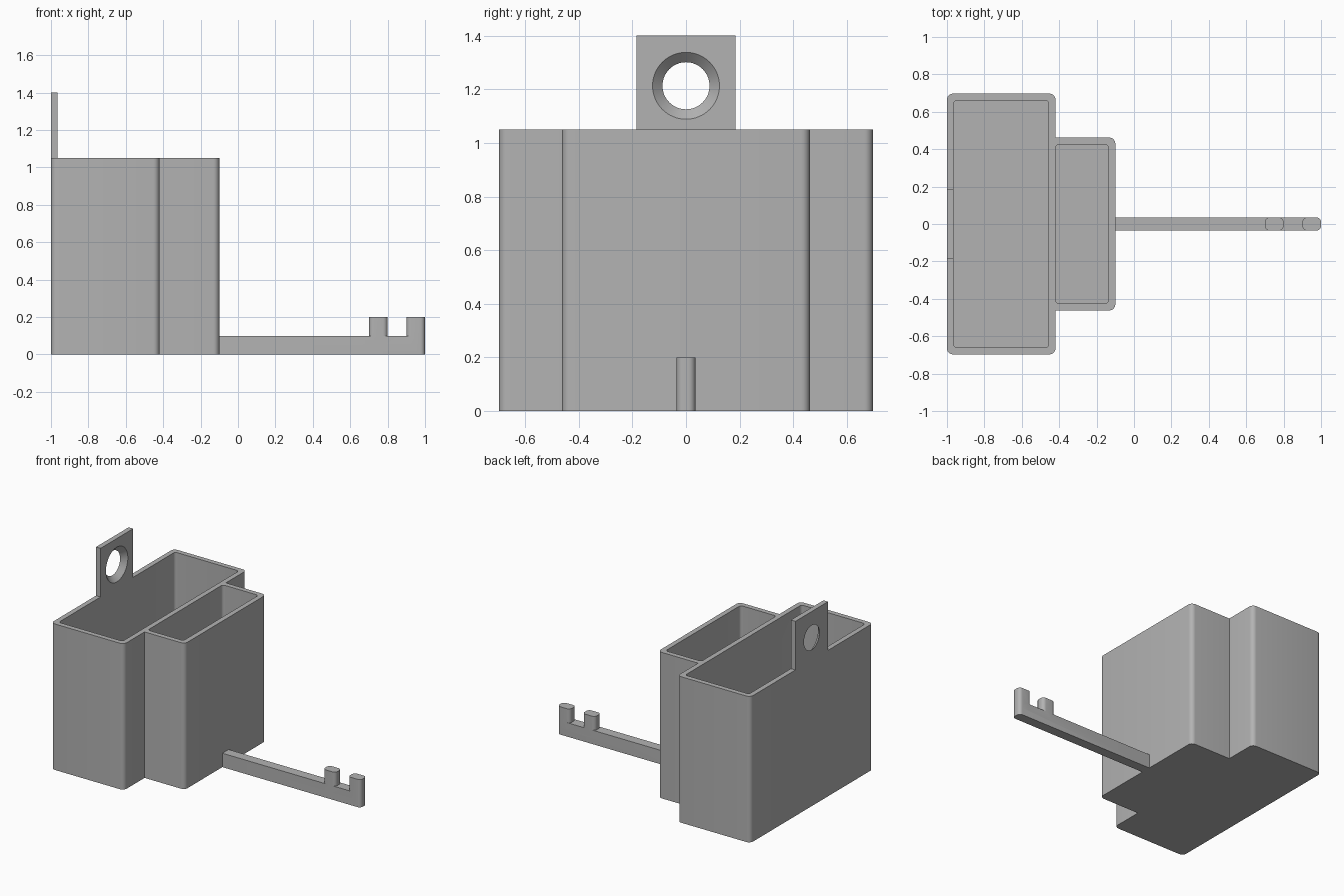
import bpy
import bmesh
from math import cos, sin, pi, radians

cube = bpy.data.objects.get("Cube")
if cube:
    bpy.data.objects.remove(cube, do_unlink=True)

GREY = (0.45, 0.45, 0.45, 1)
mat = bpy.data.materials.new("plain_grey")
mat.use_nodes = True
mat.diffuse_color = GREY
mat.node_tree.nodes["Principled BSDF"].inputs["Base Color"].default_value = GREY

HEIGHT, WALL, BACK = 1.05, 0.036, -1.0


def prism(name, x0, x1, half_y, z0, z1, radius=0.0, steps=6):
    """Upright block with rounded vertical edges, symmetric in y."""
    bm = bmesh.new()
    ring = []
    corners = [(x1, half_y), (x0, half_y), (x0, -half_y), (x1, -half_y)]
    for i, (x, y) in enumerate(corners):
        sx, sy = (1 if x == x1 else -1), (1 if y > 0 else -1)
        for s in range(steps + 1 if radius else 1):
            a = (i + s / steps) * pi / 2
            ring.append(bm.verts.new((x - sx * radius + radius * cos(a),
                                      y - sy * radius + radius * sin(a), z0)))
    base = bm.faces.new(ring)
    top = bmesh.ops.extrude_face_region(bm, geom=[base])["geom"]
    bmesh.ops.translate(bm, vec=(0, 0, z1 - z0),
                        verts=[v for v in top if isinstance(v, bmesh.types.BMVert)])
    bmesh.ops.recalc_face_normals(bm, faces=bm.faces)
    mesh = bpy.data.meshes.new(name)
    bm.to_mesh(mesh)
    bm.free()
    mesh.materials.append(mat)
    obj = bpy.data.objects.new(name, mesh)
    bpy.context.collection.objects.link(obj)
    return obj


def combine(target, tool, operation):
    """Apply a boolean and drop the tool object."""
    mod = target.modifiers.new("cut", "BOOLEAN")
    mod.operation, mod.object, mod.solver = operation, tool, "EXACT"
    bpy.context.view_layer.objects.active = target
    bpy.ops.object.modifier_apply(modifier=mod.name)
    bpy.data.objects.remove(tool, do_unlink=True)


# Two stepped compartments sharing a wall, open at the top
body = prism("container_body", BACK, -0.42, 0.697, 0, HEIGHT, 0.032)
combine(body, prism("small_bin", -0.456, -0.1, 0.462, 0, HEIGHT, 0.032), "UNION")
for x0, x1, half_y in ((BACK + WALL, -0.456, 0.661), (-0.42, -0.1 - WALL, 0.426)):
    combine(body, prism("pocket", x0, x1, half_y, WALL, HEIGHT + 0.1, 0.02), "DIFFERENCE")

# Hanging tab with a countersunk hole
tab = prism("hanging_tab", BACK, BACK + WALL, 0.185, HEIGHT, 1.4)
bpy.ops.mesh.primitive_cone_add(vertices=64, radius1=0.0775, radius2=0.135,
                                depth=WALL + 0.02, rotation=(0, pi / 2, 0),
                                location=(BACK + WALL / 2, 0, 1.213))
combine(tab, bpy.context.object, "DIFFERENCE")

# Support arm with two upright pegs
arm = prism("support_arm", -0.135, 1, 0.035, 0, 0.1, 0.025)
for x in (0.7, 0.9):
    combine(arm, prism("peg", x, x + 0.1, 0.035, 0.05, 0.2, 0.025), "UNION")

# Smooth the rounded edges, keep the rest crisp
bpy.ops.object.select_all(action="DESELECT")
for obj in (body, tab, arm):
    obj.select_set(True)
bpy.context.view_layer.objects.active = body
bpy.ops.object.shade_smooth_by_angle(angle=radians(30))
